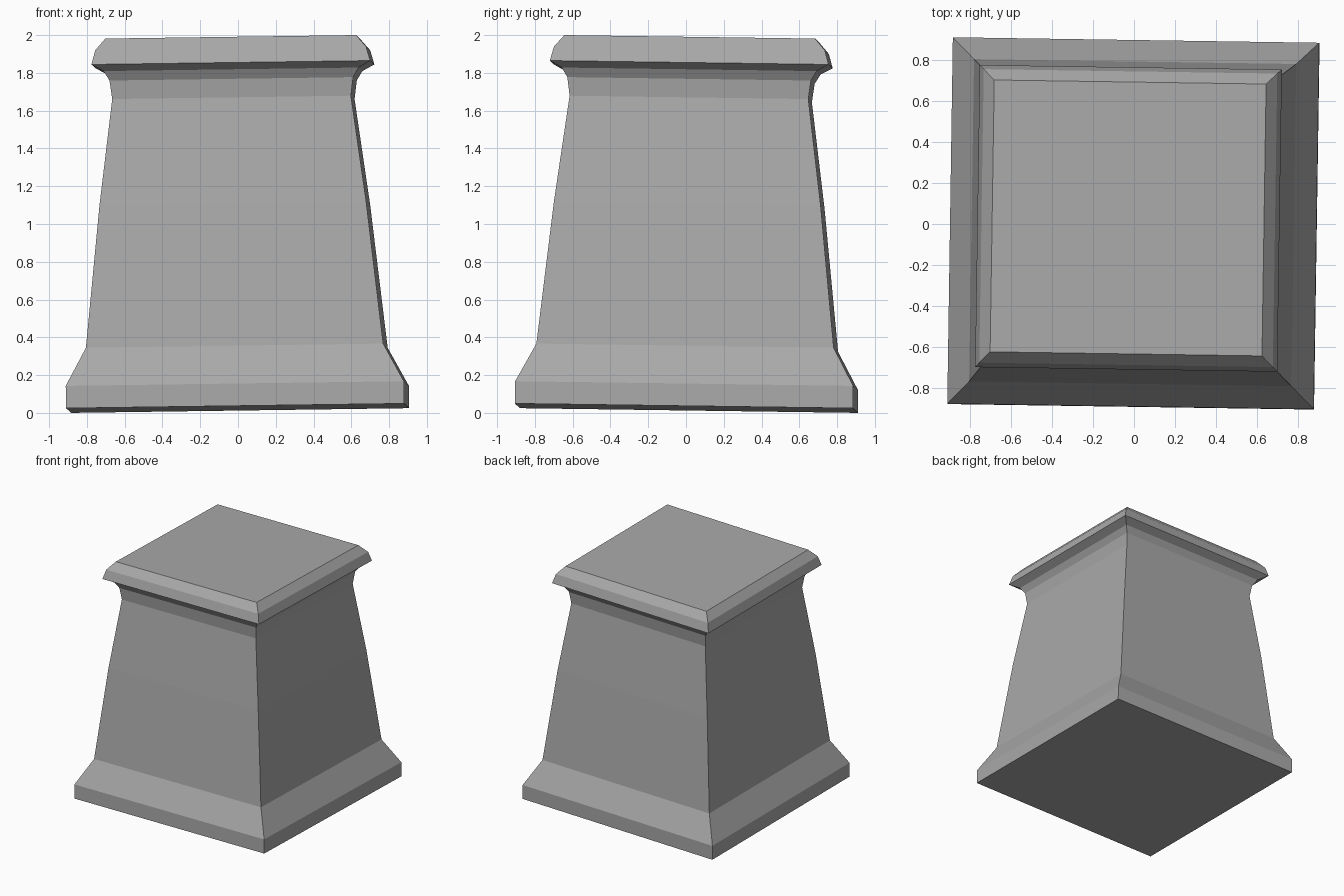
import bpy
import bmesh
from mathutils import Euler

cube = bpy.data.objects.get("Cube")
if cube:
    bpy.data.objects.remove(cube, do_unlink=True)

# Stone colour
stone = bpy.data.materials.new("grey stone")
stone.use_nodes = True
GREY = (0.4, 0.4, 0.4, 1)
stone.diffuse_color = GREY
stone.node_tree.nodes["Principled BSDF"].inputs["Base Color"].default_value = GREY

# Moulding profile as (half width, height), from foot to top
PROFILE = [
    (0.895, 0.0), (0.895, 0.118),                    # foot slab
    (0.787, 0.32), (0.706, 1.075), (0.632, 1.637),   # tapered shaft
    (0.645, 1.735), (0.675, 1.785), (0.738, 1.82),   # cove under the cap
    (0.717, 1.895), (0.664, 1.957),                  # rounded cap edge
]
CORNERS = [(-1, -1), (1, -1), (1, 1), (-1, 1)]


def square_loft(name, profile, material):
    """Skin square rings along a profile and close both ends."""
    bm = bmesh.new()
    rings = [[bm.verts.new((x * half, y * half, z)) for x, y in CORNERS]
             for half, z in profile]
    for low, high in zip(rings, rings[1:]):
        for i in range(4):
            j = (i + 1) % 4
            bm.faces.new((low[i], low[j], high[j], high[i]))
    bm.faces.new(rings[0][::-1])
    bm.faces.new(rings[-1])
    bmesh.ops.recalc_face_normals(bm, faces=bm.faces)
    mesh = bpy.data.meshes.new(name)
    bm.to_mesh(mesh)
    bm.free()
    mesh.materials.append(material)
    obj = bpy.data.objects.new(name, mesh)
    bpy.context.collection.objects.link(obj)
    return obj


# Plinth, leaning slightly as if settled in the ground
plinth = square_loft("plinth", PROFILE, stone)
plinth.location = (-0.002, 0.002, 0.025)
plinth.rotation_euler = Euler((-0.0139, -0.0139, -0.015))
